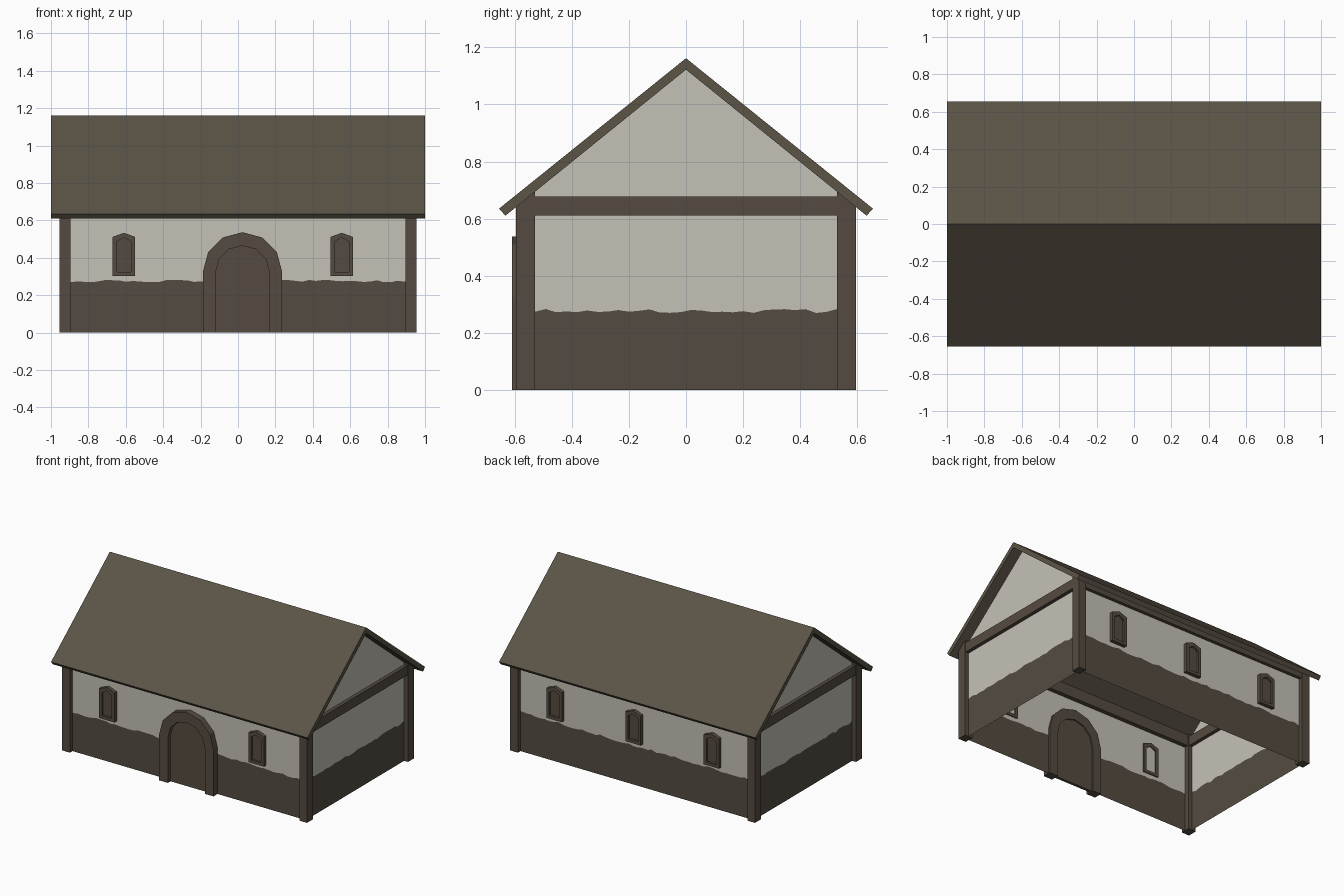
import bpy, bmesh, math, random
from mathutils import Matrix

if "Cube" in bpy.data.objects:
    bpy.data.objects.remove(bpy.data.objects["Cube"])

random.seed(4)


def material(name, rgb):
    m = bpy.data.materials.new(name)
    m.diffuse_color = [((c / 255 + 0.055) / 1.055) ** 2.4 for c in rgb] + [1]
    m.use_nodes = True
    m.node_tree.nodes["Principled BSDF"].inputs["Base Color"].default_value = m.diffuse_color
    return m


plaster = material("pale plaster", (196, 193, 182))
stone = material("brown stone base", (84, 75, 65))
wood = material("brown timber", (85, 75, 65))
roofing = material("roof brown", (91, 83, 70))


def finish(name, bm, *mats, recalc=True):
    if recalc:
        bmesh.ops.recalc_face_normals(bm, faces=bm.faces)
    me = bpy.data.meshes.new(name)
    bm.to_mesh(me)
    bm.free()
    for m in mats:
        me.materials.append(m)
    ob = bpy.data.objects.new(name, me)
    bpy.context.collection.objects.link(ob)
    return ob


def prism(name, profile, place, a, b, mat):
    """Extrude a 2D profile between depths a and b."""
    bm = bmesh.new()
    r0 = [bm.verts.new(place(u, v, a)) for u, v in profile]
    r1 = [bm.verts.new(place(u, v, b)) for u, v in profile]
    n = len(profile)
    bm.faces.new(r0)
    bm.faces.new(r1)
    for i in range(n):
        j = (i + 1) % n
        bm.faces.new((r0[i], r0[j], r1[j], r1[i]))
    return finish(name, bm, mat)


def frame(name, outer, inner, a, b, mat, closed):
    """Surround between two matching outlines in the xz plane."""
    bm = bmesh.new()
    rings = [[bm.verts.new((u, y, v)) for u, v in p]
             for p, y in ((outer, a), (inner, a), (inner, b), (outer, b))]
    n = len(outer)
    for k in range(4):
        p, q = rings[k], rings[(k + 1) % 4]
        for i in range(n if closed else n - 1):
            j = (i + 1) % n
            bm.faces.new((p[i], p[j], q[j], q[i]))
    if not closed:
        for i in (0, n - 1):
            bm.faces.new([r[i] for r in rings])
    return finish(name, bm, mat)


def along_x(u, v, d):
    return (d, u, v)


def along_y(u, v, d):
    return (u, d, v)


# Walls: thin sheets with an uneven stone line, gables on the sides
def wall(name, half, dist, turn, gable):
    bm = bmesh.new()
    n = int(half * 56)
    top = 0.67
    jag = [0.275 + random.uniform(-0.006, 0.008) for _ in range(n + 1)]
    cols = []
    for i in range(n + 1):
        u = -half + 2 * half * i / n
        cols.append([bm.verts.new((u, -dist, z)) for z in (0, jag[i], top)])
    for p, q in zip(cols, cols[1:]):
        bm.faces.new((p[0], q[0], q[1], p[1])).material_index = 1
        bm.faces.new((p[1], q[1], q[2], p[2]))
    if gable:
        peak = bm.verts.new((0, -dist, 1.13))
        bm.faces.new([c[2] for c in cols] + [peak])
    bm.transform(Matrix.Rotation(math.radians(turn), 4, 'Z'))
    finish(name, bm, plaster, stone, recalc=False)


WX, WY = 0.925, 0.565
wall("front_wall", WX, WY, 0, False)
wall("right_wall", WY, WX, 90, True)
wall("back_wall", WX, WY, 180, False)
wall("left_wall", WY, WX, 270, True)

# Roof: one folded slab
roof = [(0, 1.162), (0.655, 0.635), (0.633, 0.61), (0, 1.122),
        (-0.633, 0.61), (-0.655, 0.635)]
prism("roof", roof, along_x, -1, 1, roofing)

# Corner posts with tops cut to the roof slope, and tie beams
for s in (-1, 1):
    side = "right" if s > 0 else "left"
    for t in (-1, 1):
        prof = [(t * 0.53, 0), (t * 0.595, 0), (t * 0.595, 0.65), (t * 0.53, 0.70)]
        prism(f"{side}_{'back' if t > 0 else 'front'}_post", prof, along_x,
              s * 0.895, s * 0.955, wood)
    prism(f"{side}_tie_beam", [(-0.53, 0.61), (0.53, 0.61), (0.53, 0.678), (-0.53, 0.678)],
          along_x, s * 0.9, s * 0.95, wood)
    name = "back_wall_beam" if s > 0 else "front_wall_beam"
    prism(name, [(s * 0.535, 0.61), (s * 0.588, 0.61), (s * 0.588, 0.65), (s * 0.535, 0.69)],
          along_x, -0.895, 0.895, wood)


# Arched doorway
def arch(r, zc, cx=0.024):
    pts = [(cx + r * math.cos(math.pi * i / 6), zc + r * math.sin(math.pi * i / 6))
           for i in range(7)]
    return [(cx + r, 0)] + pts + [(cx - r, 0)]


frame("door_surround", arch(0.212, 0.325), arch(0.144, 0.321), -0.61, -0.55, wood, False)
prism("door", arch(0.146, 0.321), along_y, -0.58, -0.56, wood)


# Windows with pointed heads: two in front, three at the back
def outline(cx, w, z0, z1, z2):
    return [(cx - w, z0), (cx + w, z0), (cx + w, z1), (cx, z2), (cx - w, z1)]


for s, xs in ((-1, (-0.61, 0.555)), (1, (-0.61, 0.0, 0.615))):
    label = "front" if s < 0 else "back"
    for i, cx in enumerate(xs):
        inner = outline(cx, 0.038, 0.325, 0.488, 0.508)
        frame(f"{label}_window_frame_{i + 1}", outline(cx, 0.06, 0.304, 0.512, 0.534),
              inner, s * 0.591, s * 0.558, wood, True)
        prism(f"{label}_window_pane_{i + 1}", inner, along_y, s * 0.576, s * 0.568, wood)
